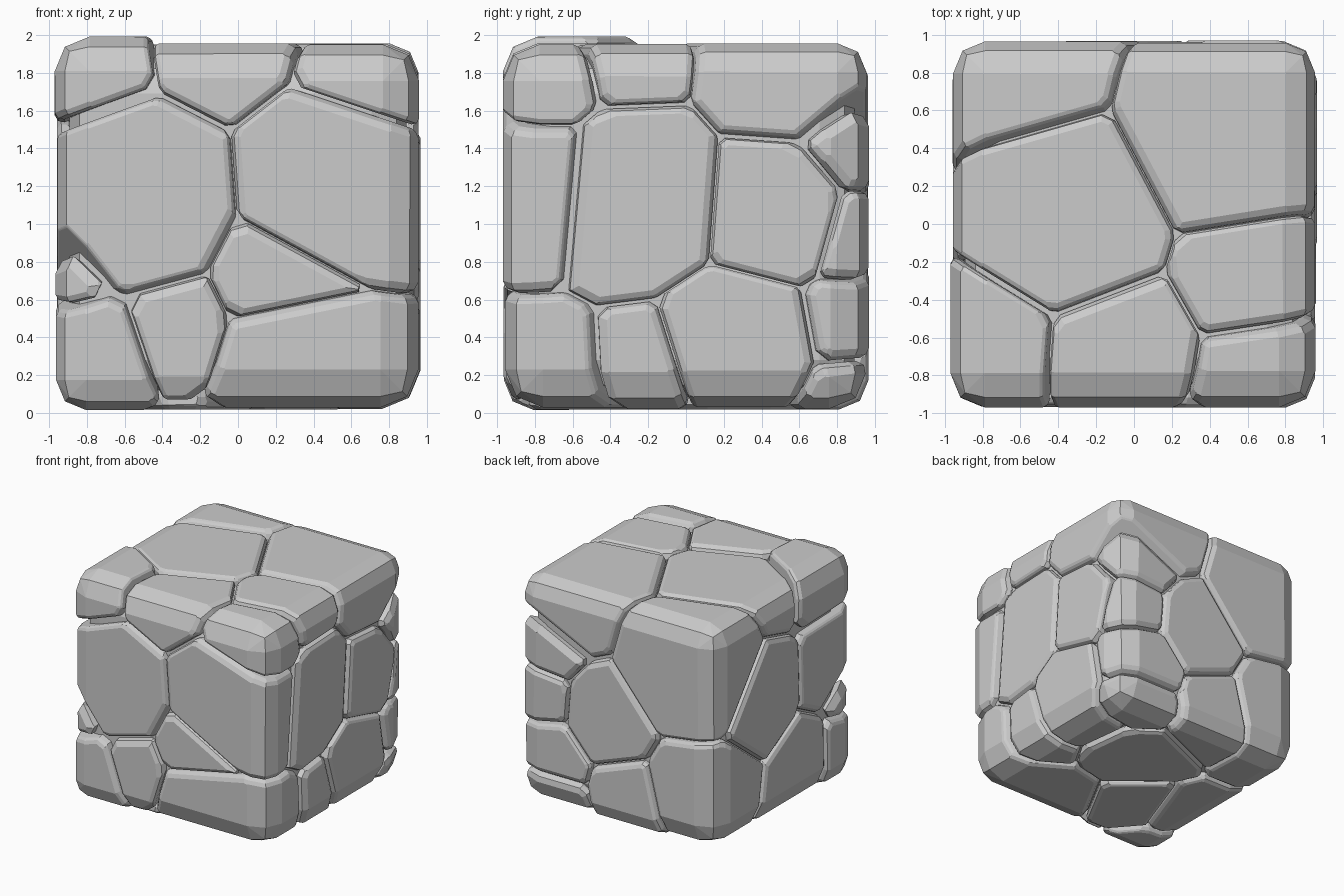
import bpy, bmesh, random
from math import cos, sin, radians
from mathutils import Vector

if "Cube" in bpy.data.objects:
    bpy.data.objects.remove(bpy.data.objects["Cube"])

random.seed(4)
MID = Vector((0, 0, 0.985))   # centre of the block
HALF, GAP = 0.955, 0.004      # half size, half width of a crack

# Stones: name -> centre x, y, z and approximate radius
FRONT = {
    "front_left_slab": (-0.50, -0.62, 1.13, 0.51),
    "front_right_slab": (0.50, -0.78, 1.20, 0.48),
    "front_wedge": (0.25, -0.82, 0.74, 0.31),
    "front_base_stone": (0.35, -0.70, 0.25, 0.45),
    "front_base_corner": (-0.76, -0.75, 0.31, 0.26),
    "front_side_chip": (-0.92, -0.85, 0.80, 0.16),
    "front_base_chip": (-0.32, -0.88, 0.46, 0.15),
}
TOP = {
    "top_front_left": (-0.75, -0.60, 1.82, 0.31),
    "top_front_middle": (-0.08, -0.65, 1.95, 0.35),
    "top_front_right": (0.70, -0.78, 1.80, 0.30),
    "top_right_edge": (0.62, -0.25, 1.90, 0.33),
    "top_back_right": (0.50, 0.50, 1.80, 0.55),
    "top_middle": (-0.35, 0.05, 1.85, 0.50),
    "top_back_left": (-0.55, 0.75, 1.50, 0.50),
}
RIGHT = {
    "right_big_slab": (0.70, -0.22, 1.15, 0.46),
    "right_back_slab": (0.72, 0.45, 1.10, 0.40),
    "right_upper_wedge": (0.68, 0.82, 1.42, 0.31),
    "right_edge_stone": (0.72, 0.88, 0.98, 0.25),
    "right_base_sliver": (0.70, -0.11, 0.28, 0.14),
    "right_base_stone": (0.72, 0.27, 0.40, 0.36),
    "right_corner_stone": (0.62, 0.82, 0.50, 0.25),
    "right_corner_base": (0.62, 0.85, 0.15, 0.18),
}
REST = {
    "back_diamond": (0.13, 0.78, 0.93, 0.38),
    "back_base_stone": (-0.10, 0.78, 0.30, 0.28),
    "back_left_corner": (-0.70, 0.75, 0.45, 0.38),
    "left_slab": (-0.75, 0.25, 1.10, 0.40),
    "left_base_stone": (-0.72, -0.20, 0.30, 0.42),
    "bottom_back_stone": (0.15, 0.20, 0.10, 0.40),
    "bottom_front_stone": (-0.30, -0.35, 0.10, 0.35),
}
STONES = {n: (Vector(s[:3]) - MID, s[3])
          for n, s in {**FRONT, **TOP, **RIGHT, **REST}.items()}
LIFT = {"top_front_left": 0.04, "top_middle": 0.005, "top_back_left": 0.01}


def block(wear):
    """Cube with worn edges, centred on the origin."""
    bm = bmesh.new()
    bmesh.ops.create_cube(bm, size=2 * HALF)
    bmesh.ops.bevel(bm, geom=bm.edges[:], offset=wear, segments=2,
                    profile=0.5, affect='EDGES')
    bm.normal_update()
    return bm


def cut(bm, n, d):
    """Remove everything beyond the plane n.x = d and cap the cut."""
    k = n.length
    if k < 1e-4:
        return
    n, d = n / k, d / k
    if not any(v.co.dot(n) > d + 2e-4 for v in bm.verts):
        return
    bmesh.ops.bisect_plane(bm, geom=bm.verts[:] + bm.edges[:] + bm.faces[:],
                           dist=1e-5, plane_co=n * d, plane_no=n, clear_outer=True)
    rim = [e for e in bm.edges if e.is_boundary]
    if rim:
        bmesh.ops.edgeloop_fill(bm, edges=rim)


def round_plane(p, q, a, b, r):
    """Facet plane of a fillet of radius r between planes p and q."""
    n = p[0] * a + q[0] * b
    return n, a * p[1] + b * q[1] - r * (a + b - n.length)


def finish(name, points, loc):
    """Solid convex stone with clean flat facets."""
    bm = bmesh.new()
    for p in points:
        bm.verts.new(p)
    bmesh.ops.remove_doubles(bm, verts=bm.verts[:], dist=0.004)
    if len(bm.verts) > 3:
        res = bmesh.ops.convex_hull(bm, input=bm.verts[:])
        loose = {g for g in res["geom_interior"] + res["geom_unused"]
                 if isinstance(g, bmesh.types.BMVert)}
        bmesh.ops.delete(bm, geom=list(loose), context='VERTS')
        bmesh.ops.dissolve_limit(bm, angle_limit=radians(2),
                                 verts=bm.verts[:], edges=bm.edges[:])
        bmesh.ops.recalc_face_normals(bm, faces=bm.faces[:])
        me = bpy.data.meshes.new(name)
        bm.to_mesh(me)
        ob = bpy.data.objects.new(name, me)
        ob.location = loc
        bpy.context.collection.objects.link(ob)
    bm.free()


# Each stone is the block cut back along the cracks to its neighbours
for name, (c, r) in STONES.items():
    bm = block(random.uniform(0.15, 0.21))
    skin = [(f.normal.copy(), f.normal.dot(f.calc_center_median())) for f in bm.faces]
    cracks = []
    for other, (c2, r2) in STONES.items():
        if other == name:
            continue
        v = c2 - c
        n = v.normalized()
        t = (v.length_squared + r * r - r2 * r2) / (2 * v.length)
        cracks.append((n, c.dot(n) + t - GAP))
    for n, d in cracks:
        cut(bm, n, d)
    cracks = [(n, d) for n, d in cracks
              if any(abs(v.co.dot(n) - d) < 1e-3 for v in bm.verts)]
    # blunt the corners of the outline, less where they are acute
    blunt = []
    for i, p in enumerate(cracks):
        for q in cracks[:i]:
            k = (p[0] + q[0]).length_squared
            n, d = round_plane(p, q, 1, 1, random.uniform(0.05, 0.12) * min(1, k / 2))
            if k > 0.25:
                blunt.append((n / n.length, d / n.length))
    for n, d in blunt:
        cut(bm, n, d)
    walls = [(n, d) for n, d in cracks + blunt
             if any(abs(v.co.dot(n) - d) < 1e-3 for v in bm.verts)]
    # worn rims between the crack walls and the outer skin
    for p in walls:
        wear = random.uniform(0.035, 0.075)
        for q in skin:
            for ang in (28, 62):
                cut(bm, *round_plane(p, q, cos(radians(ang)), sin(radians(ang)), wear))
    # push stones slightly out of the block
    push = Vector([(1 if k > 0 else -1) * random.uniform(0, 0.016)
                   if abs(k) > 0.6 else 0 for k in c])
    push.z += LIFT.get(name, 0)
    finish(name, [v.co.copy() for v in bm.verts], MID + push)
    bm.free()

# Core that closes the bottoms of the cracks
core = block(0.2)
finish("core", [v.co * 0.935 for v in core.verts], MID)
core.free()
